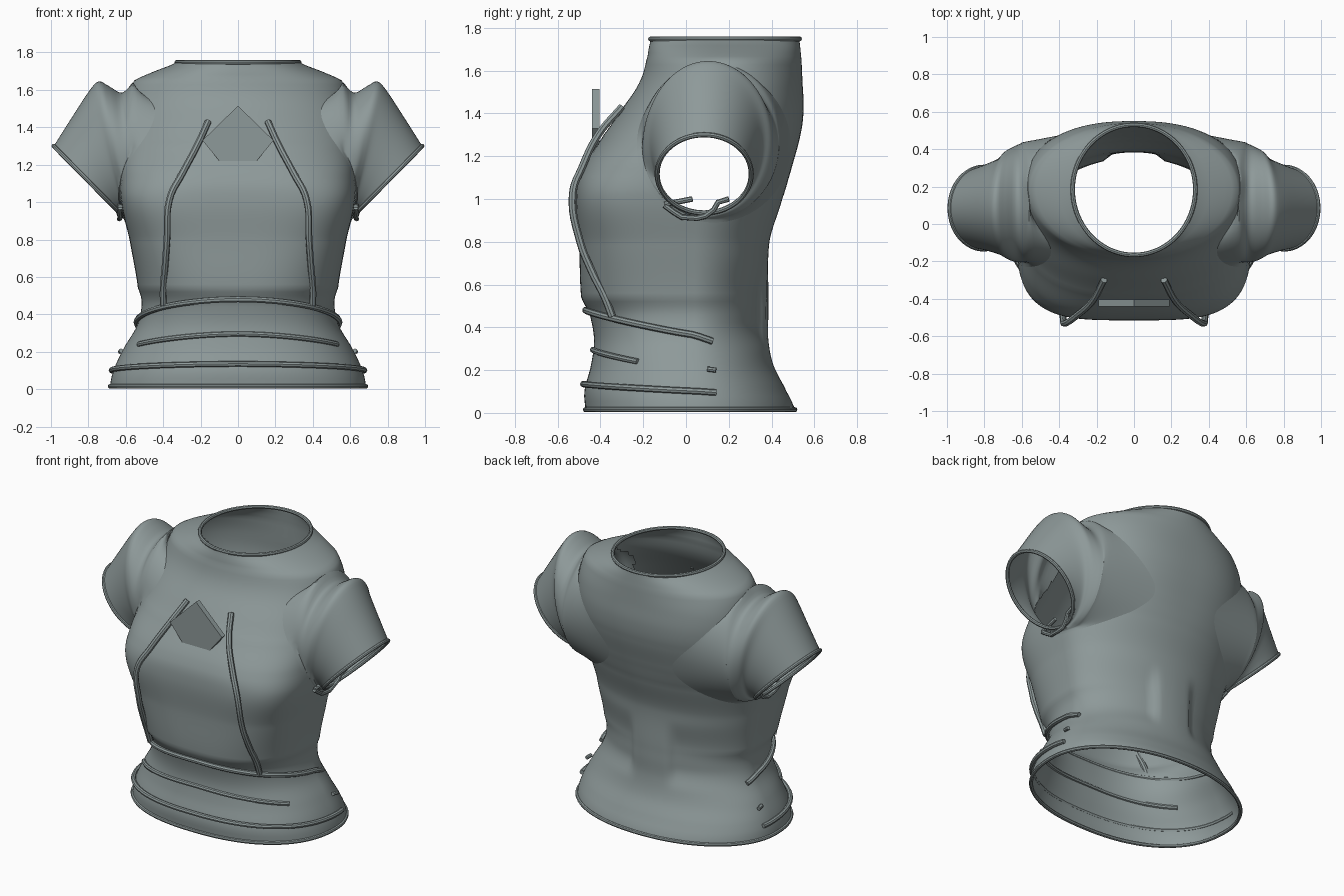
import bpy, bmesh, math
from mathutils import Vector

if "Cube" in bpy.data.objects:
    bpy.data.objects.remove(bpy.data.objects["Cube"])

cloth = bpy.data.materials.new("grey_green_cloth")
cloth.diffuse_color = (0.27, 0.32, 0.32, 1)
cloth.use_nodes = True
cloth.node_tree.nodes["Principled BSDF"].inputs["Base Color"].default_value = cloth.diffuse_color

# Torso profile: z, half width, front y, back y, front and back roundness
PROFILE = [
    (0.01, 0.685, -0.47, 0.51, 2.3, 2.1), (0.10, 0.665, -0.475, 0.47, 2.3, 2.1),
    (0.22, 0.61, -0.445, 0.41, 2.3, 2.0), (0.34, 0.54, -0.43, 0.385, 2.4, 1.9),
    (0.46, 0.515, -0.45, 0.385, 2.5, 1.9), (0.54, 0.535, -0.49, 0.385, 2.7, 1.9),
    (0.80, 0.58, -0.50, 0.39, 3.3, 2.0), (1.00, 0.625, -0.515, 0.45, 3.8, 2.1),
    (1.13, 0.63, -0.49, 0.49, 3.3, 2.3), (1.30, 0.62, -0.385, 0.535, 2.6, 2.4),
    (1.42, 0.61, -0.30, 0.55, 2.3, 2.4), (1.54, 0.59, -0.22, 0.545, 2.1, 2.3),
    (1.65, 0.555, -0.185, 0.54, 2.0, 2.0), (1.70, 0.445, -0.175, 0.535, 2.0, 2.0),
    (1.75, 0.325, -0.165, 0.53, 2.0, 2.0)]


def catmull(a, b, c, d, t):
    return 0.5 * (2*b + (c-a)*t + (2*a-5*b+4*c-d)*t*t + (3*b-a-3*c+d)*t**3)


def step(a, b, v):
    s = min(max((v - a) / (b - a), 0), 1)
    return s * s * (3 - 2*s)


def neighbours(rows, i):
    return [rows[min(max(i + k, 0), len(rows) - 1)] for k in (-1, 0, 1, 2)]


def profile_at(z):
    i = max(k for k in range(len(PROFILE) - 1) if PROFILE[k][0] <= z or k == 0)
    t = (z - PROFILE[i][0]) / (PROFILE[i+1][0] - PROFILE[i][0])
    return [catmull(*(r[c] for r in neighbours(PROFILE, i)), t) for c in range(1, 6)]


def centre_y(z):
    return 0.04 + 0.145 * step(1.1, 1.7, z)


def surface(z, ang, push=0.0):
    """Point on the torso; angle 0 is +x, -90 degrees is the front."""
    w, yf, yb, nf, nb = profile_at(z)
    yc = centre_y(z)
    c, sn = math.cos(ang), math.sin(ang)
    n, depth = (nf, yc - yf) if sn < 0 else (nb, yb - yc)
    x = math.copysign(abs(c) ** (2/n), c) * (w + push)
    y = yc + math.copysign(abs(sn) ** (2/n), sn) * (depth + push)
    if sn > 0:  # hollows either side of the flat panel in the small of the back
        y -= 0.03 * sn * step(0.11, 0.17, abs(x)) * step(0.28, 0.42, z) * (1 - step(0.55, 0.75, z))
    return Vector((x, y, z))


def side_x(y, z):
    """Half width of the torso at a given depth and height."""
    w, yf, yb, nf, nb = profile_at(z)
    yc = centre_y(z)
    n, depth = (nf, yc - yf) if y < yc else (nb, yb - yc)
    return w * max(1 - (abs(y - yc) / depth) ** n, 0.01) ** (1/n)


def finish(ob):
    ob.data.materials.clear()
    ob.data.materials.append(cloth)
    bpy.ops.object.select_all(action='DESELECT')
    ob.select_set(True)
    bpy.context.view_layer.objects.active = ob
    bpy.ops.object.shade_smooth_by_angle(angle=math.radians(40))


def add_mesh(name, bm):
    bmesh.ops.recalc_face_normals(bm, faces=bm.faces)
    me = bpy.data.meshes.new(name)
    bm.to_mesh(me)
    bm.free()
    ob = bpy.data.objects.new(name, me)
    bpy.context.collection.objects.link(ob)
    finish(ob)


def loft(name, rings, cut=None):
    """Skin closed rings of points; drop faces whose centre meets cut."""
    bm = bmesh.new()
    rows = [[bm.verts.new(p) for p in r] for r in rings]
    n = len(rows[0])
    for a, b in zip(rows, rows[1:]):
        for i in range(n):
            j = (i + 1) % n
            bm.faces.new((a[i], a[j], b[j], b[i]))
    if cut:
        bad = [f for f in bm.faces if cut(f.calc_center_median())]
        bmesh.ops.delete(bm, geom=bad, context='FACES')
    add_mesh(name, bm)


def cord(name, pts, radius, closed=False, smooth=False):
    cu = bpy.data.curves.new(name, 'CURVE')
    cu.dimensions = '3D'
    cu.bevel_depth, cu.bevel_resolution, cu.use_fill_caps = radius, 2, True
    if smooth:
        sp = cu.splines.new('BEZIER')
        sp.bezier_points.add(len(pts) - 1)
        for bp, p in zip(sp.bezier_points, pts):
            bp.co = p
            bp.handle_left_type = bp.handle_right_type = 'AUTO'
        sp.resolution_u = 6
    else:
        sp = cu.splines.new('POLY')
        sp.points.add(len(pts) - 1)
        for q, p in zip(sp.points, pts):
            q.co = (*p, 1)
    sp.use_cyclic_u = closed
    ob = bpy.data.objects.new(name, cu)
    bpy.context.collection.objects.link(ob)
    bpy.ops.object.select_all(action='DESELECT')
    ob.select_set(True)
    bpy.context.view_layer.objects.active = ob
    bpy.ops.object.convert(target='MESH')
    finish(bpy.context.view_layer.objects.active)


turn = [2 * math.pi * i / 128 for i in range(128)]

# Torso shell, open at neck, hem and armholes
levels = []
for a, b in zip(PROFILE, PROFILE[1:]):
    k = max(2, round((b[0] - a[0]) / 0.02))
    levels += [a[0] + (b[0] - a[0]) * i / k for i in range(k)]
levels.append(PROFILE[-1][0])
loft("torso", [[surface(z, t) for t in turn] for z in levels],
     lambda c: abs(c.x) > 0.22 and ((c.y - 0.13) / 0.335)**2 + ((c.z - 1.25) / 0.335)**2 < 1)

# Rolled rims at hem and neck
cord("hem_rim", [surface(0.015, t) for t in turn], 0.012, True)
cord("neck_rim", [surface(1.748, t) for t in turn], 0.012, True)


# Waist bands wrapping the front half, dropping towards the sides
def band(name, z0, z1, spread, radius, push):
    pts = []
    for i in range(41):
        u = i / 20 - 1
        z = z0 + (z1 - z0) * abs(u) ** 1.5
        pts.append(surface(z, -math.pi / 2 + u * math.radians(spread), push))
    cord(name, pts, radius)


band("upper_band", 0.48, 0.335, 105, 0.016, 0.010)
band("middle_band", 0.295, 0.24, 60, 0.014, 0.003)
band("lower_band", 0.135, 0.095, 102, 0.015, 0.012)

# Sleeve rings: top x, top z, bottom x, bottom z, centre y, half depth
SLEEVE = [
    (0.56, 1.64, 0.57, 0.905, 0.118, 0.325), (0.62, 1.585, 0.59, 0.91, 0.113, 0.318),
    (0.69, 1.62, 0.605, 0.915, 0.106, 0.305), (0.745, 1.645, 0.612, 0.92, 0.104, 0.288),
    (0.795, 1.595, 0.615, 0.925, 0.095, 0.262), (0.89, 1.45, 0.625, 0.93, 0.09, 0.238),
    (0.985, 1.30, 0.625, 0.935, 0.085, 0.22)]
around = [2 * math.pi * i / 64 for i in range(64)]


def sleeve_ring(row, lift=None):
    """Slanted ring; with lift it is kept at least that far off the torso."""
    tx, tz, bx, bz, yc, yh = row
    ring = []
    for a in around:
        f = 0.5 + 0.5 * math.cos(a)
        x, y, z = bx + (tx - bx) * f, yc + yh * math.sin(a), bz + (tz - bz) * f
        if lift is not None:
            x = max(x, side_x(y, z) + lift)
        ring.append(Vector((x, y, z)))
    return ring


def sleeve_rings():
    """First ring lies on the torso so that the sleeve flows out of it."""
    seam = []
    for a in around:
        y, z = 0.13 + 0.36 * math.sin(a), 1.25 + 0.36 * math.cos(a)
        seam.append(Vector((side_x(y, z) + 0.002, y, z)))
    lifts = [0.004, 0.008, 0.012]
    rings = [seam] + [sleeve_ring(r, lifts[i] if i < 3 else None) for i, r in enumerate(SLEEVE)]
    for i in range(len(rings) - 1):
        for s in range(4):
            yield [catmull(*p, s / 4) for p in zip(*neighbours(rings, i))]
    yield rings[-1]


for side, label in ((1, "left"), (-1, "right")):
    def flip(pts):
        return [Vector((side * x, y, z)) for x, y, z in pts]

    loft(label + "_sleeve", [flip(r) for r in sleeve_rings()])
    cord(label + "_cuff_rim", flip(sleeve_ring(SLEEVE[-1])), 0.012, True)

    # Uneven underarm seam with a loose tab
    seam = [(0.63, -0.10, 0.97), (0.635, -0.06, 0.94), (0.63, -0.02, 0.915), (0.635, 0.05, 0.91),
            (0.63, 0.09, 0.92), (0.64, 0.13, 0.95), (0.645, 0.15, 0.985), (0.65, 0.20, 1.0)]
    cord(label + "_underarm_seam", flip(seam), 0.013)
    cord(label + "_underarm_tab", flip([(0.63, -0.10, 0.975), (0.64, 0.03, 1.0)]), 0.013)

    # Chest cord from neckline to waist
    line = [(0.16, -0.30, 1.43), (0.22, -0.41, 1.30), (0.30, -0.485, 1.15), (0.365, -0.53, 1.02),
            (0.38, -0.495, 0.80), (0.39, -0.44, 0.66), (0.40, -0.38, 0.54), (0.40, -0.345, 0.45)]
    cord(label + "_chest_cord", flip(line), 0.018, smooth=True)

    # Small bump at the end of the middle band
    cord(label + "_band_end", flip([(0.625, 0.10, 0.205), (0.63, 0.14, 0.20)]), 0.012)

# Upright diamond plate at the neckline
bm = bmesh.new()
shape = [(0, 1.515), (0.19, 1.33), (0.10, 1.22), (-0.10, 1.22), (-0.19, 1.33)]
face = bm.faces.new([bm.verts.new((x, -0.44, z)) for x, z in shape])
ext = bmesh.ops.extrude_face_region(bm, geom=[face])
bmesh.ops.translate(bm, vec=(0, 0.035, 0),
                    verts=[v for v in ext["geom"] if isinstance(v, bmesh.types.BMVert)])
add_mesh("diamond_plate", bm)
